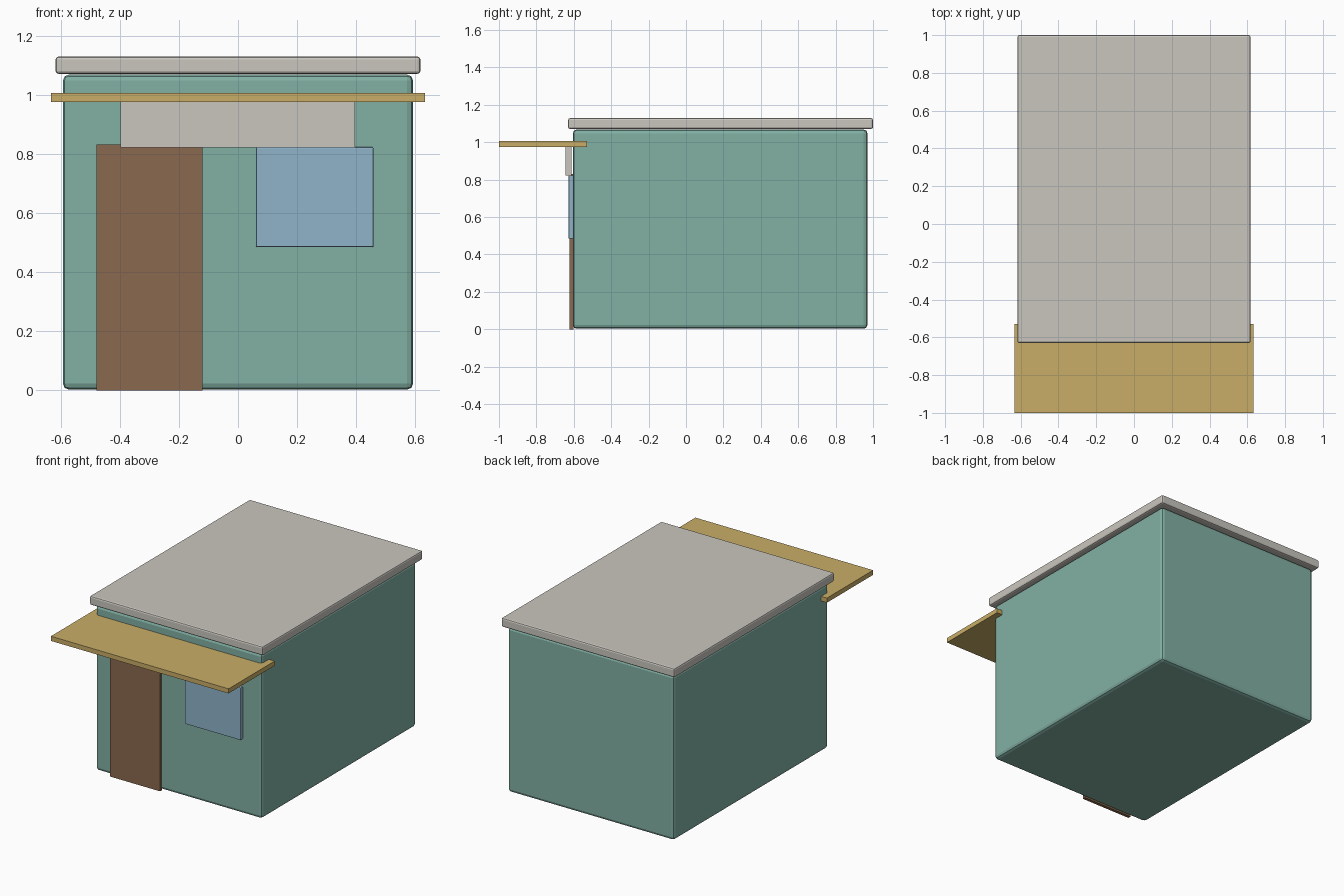
import bpy

if "Cube" in bpy.data.objects:
    bpy.data.objects.remove(bpy.data.objects["Cube"])


def material(name, rgb):
    """Flat material from 0-255 display colour."""
    mat = bpy.data.materials.new(name)
    lin = [((c / 255 + 0.055) / 1.055) ** 2.4 for c in rgb]
    mat.diffuse_color = (*lin, 1)
    mat.use_nodes = True
    mat.node_tree.nodes["Principled BSDF"].inputs["Base Color"].default_value = mat.diffuse_color
    return mat


TEAL = material("teal_wall", (130, 176, 164))
GREY = material("warm_grey", (202, 198, 191))
GOLD = material("ochre_awning", (201, 174, 104))
BROWN = material("brown_door", (138, 106, 78))
BLUE = material("blue_glass", (144, 180, 202))


def box(name, x, y, z, mat, bevel=0.0, segments=2):
    """Box spanning the given (min, max) ranges, with optional rounded edges."""
    spans = (x, y, z)
    bpy.ops.mesh.primitive_cube_add(size=1, location=[(a + b) / 2 for a, b in spans])
    ob = bpy.context.object
    ob.name = name
    ob.scale = [b - a for a, b in spans]
    bpy.ops.object.transform_apply(location=False, rotation=False, scale=True)
    ob.data.materials.append(mat)
    if bevel:
        mod = ob.modifiers.new("rounded_edges", 'BEVEL')
        mod.width = bevel
        mod.segments = segments
    return ob


# Building shell and overhanging roof slab
box("building_body", (-0.592, 0.592), (-0.605, 0.97), (0.003, 1.068), TEAL, 0.02)
box("roof_slab", (-0.617, 0.617), (-0.63, 1.0), (1.071, 1.129), GREY, 0.01)

# Shopfront: awning, blank sign board, door and window
box("awning", (-0.633, 0.633), (-1.0, -0.53), (0.976, 1.006), GOLD)
box("sign_board", (-0.397, 0.395), (-0.643, -0.613), (0.822, 0.98), GREY)
box("door", (-0.478, -0.12), (-0.622, -0.602), (0.0, 0.831), BROWN)
box("window", (0.061, 0.458), (-0.628, -0.602), (0.485, 0.823), BLUE, 0.004)
